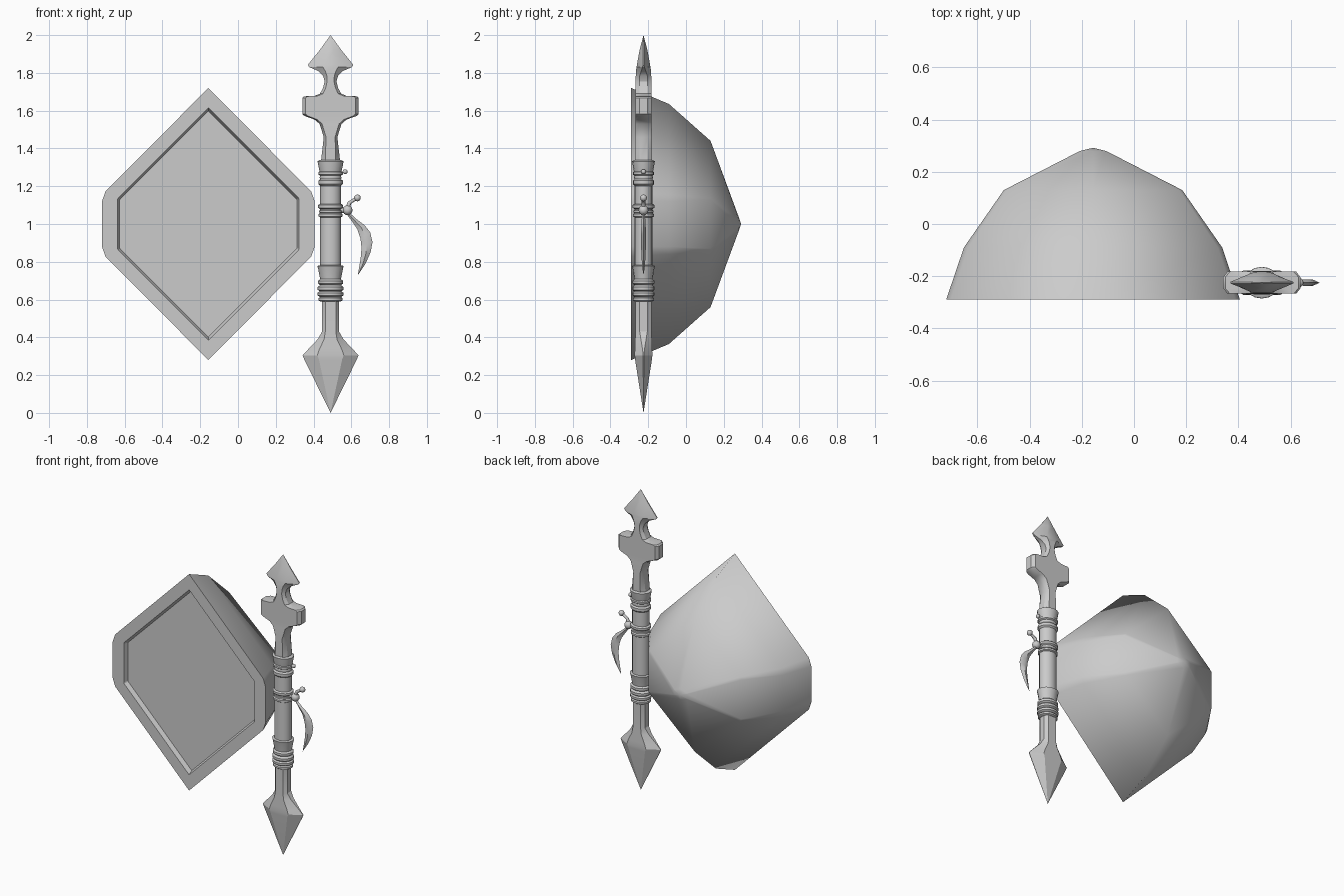
import bpy, bmesh, math
from mathutils import Vector

SX, SY = 0.49, -0.225      # staff axis
CX = -0.157                # shield centre


def loft(name, rings, angle=None, cap=(True, True)):
    """Skin a list of equally long point rings; a one-point ring makes a tip."""
    bm = bmesh.new()
    vs = [[bm.verts.new(p) for p in r] for r in rings]
    for a, b in zip(vs, vs[1:]):
        n = max(len(a), len(b))
        for i in range(n):
            j = (i + 1) % n
            q = [a[i % len(a)], a[j % len(a)], b[j % len(b)], b[i % len(b)]]
            bm.faces.new(list(dict.fromkeys(q)))
    for use, r in ((cap[0], vs[0]), (cap[1], vs[-1])):
        if use and len(r) > 2:
            bm.faces.new(r)
    bmesh.ops.recalc_face_normals(bm, faces=bm.faces)
    me = bpy.data.meshes.new(name)
    bm.to_mesh(me)
    bm.free()
    ob = bpy.data.objects.new(name, me)
    bpy.context.collection.objects.link(ob)
    if angle:
        bpy.ops.object.select_all(action='DESELECT')
        bpy.context.view_layer.objects.active = ob
        ob.select_set(True)
        bpy.ops.object.shade_smooth_by_angle(angle=math.radians(angle))
    return ob


# Shield: diamond outline with clipped sides, recessed front, domed back
def diamond(y, hx, h, xk, k, b):
    half = [(0, h), (xk, k), (hx, b), (hx, -b), (xk, -k)]
    pts = half + [(0, -h)] + [(-x, z) for x, z in reversed(half[1:])]
    return [(CX + x, y, 1 + z) for x, z in pts]


shield = loft("shield", [
    diamond(-0.262, 0.470, 0.598, 0.468, 0.130, 0.125),
    diamond(-0.290, 0.480, 0.615, 0.478, 0.137, 0.130),
    diamond(-0.290, 0.563, 0.720, 0.545, 0.172, 0.120),
    diamond(-0.090, 0.495, 0.635, 0.478, 0.160, 0.120),
    diamond(0.130, 0.342, 0.440, 0.330, 0.145, 0.130),
    diamond(0.280, 0.050, 0.035, 0.045, 0.020, 0.015),
    [(CX, 0.292, 1.0)]])
for p in shield.data.polygons:          # smooth dome, flat front
    p.use_smooth = p.center.y > -0.25


# Staff heads: bevelled slab sections (z, width, edge half depth, flat width, depth)
def slab(z, w, e, f, d):
    q = [(w, e), (f, d), (-f, d), (-w, e), (-w, -e), (-f, -d), (f, -d), (w, -e)]
    return [(SX + x, SY + y, z) for x, y in q]


loft("top_blade", [
    slab(1.32, .052, .022, .028, .045), slab(1.46, .036, .022, .024, .045),
    slab(1.53, .058, .022, .045, .043), slab(1.553, .085, .022, .070, .042),
    slab(1.572, .138, .022, .120, .042), slab(1.582, .149, .020, .132, .042),
    slab(1.668, .149, .020, .132, .042), slab(1.676, .140, .022, .122, .042),
    slab(1.678, .085, .022, .068, .042), slab(1.69, .056, .022, .040, .042),
    slab(1.72, .040, .022, .026, .042), slab(1.755, .031, .022, .018, .042),
    slab(1.785, .040, .020, .020, .041), slab(1.81, .065, .012, .028, .040),
    slab(1.83, .112, .005, .040, .037), slab(1.842, .121, .003, .036, .035),
    slab(1.92, .058, .003, .016, .021), [(SX, SY, 2.0)]], 30)

loft("bottom_spike", [
    slab(0.60, .045, .020, .028, .042), slab(0.43, .045, .020, .028, .042),
    slab(0.39, .068, .014, .034, .044), slab(0.335, .120, .005, .060, .046),
    slab(0.305, .148, .002, .070, .047), slab(0.285, .140, .002, .062, .045),
    [(SX, SY, 0.0)]], 25)


# Shaft, collars and rings: turned parts, slightly flattened
def turned(name, profile, n=16):
    ang = [2 * math.pi * i / n for i in range(n)]
    return loft(name, [[(SX + r * math.cos(a), SY + r * .87 * math.sin(a), z)
                        for a in ang] for r, z in profile], 40)


def bead(z, r, h=0.018):
    return [(r - .010, z + h), (r, z + h * .5), (r, z - h * .5), (r - .010, z - h)]


turned("shaft", [(.055, 1.25), (.055, 0.65)])
turned("upper_collar", [(.058, 1.338), (.069, 1.332), (.064, 1.305), (.058, 1.278)]
       + bead(1.268, .065, .012) + [(.058, 1.245)] + bead(1.220, .065))
turned("middle_rings", bead(1.093, .066, .014) + bead(1.066, .060, .010)
       + bead(1.047, .064, .012))
turned("lower_collar", [(.055, .782), (.070, .778), (.066, .765), (.055, .708)]
       + bead(.692, .066, .015) + bead(.659, .068, .015) + bead(.629, .068, .014)
       + bead(.602, .064, .012))


# Side ornament: knobs, stem and curved blade
def knob(name, x, z, r):
    bpy.ops.mesh.primitive_uv_sphere_add(segments=12, ring_count=8, radius=r,
                                         location=(x, SY, z))
    bpy.context.object.name = name
    bpy.ops.object.shade_smooth()


knob("collar_knob", 0.567, 1.277, 0.013)
knob("hook_joint", 0.580, 1.073, 0.026)
knob("hook_knob", 0.632, 1.138, 0.018)


def tube(name, path):
    rings = []
    for i, (x, z, r) in enumerate(path):
        a, b = path[max(i - 1, 0)], path[min(i + 1, len(path) - 1)]
        nrm = Vector((-(b[1] - a[1]), 0, b[0] - a[0])).normalized()
        rings.append([Vector((x, SY, z)) + nrm * r * math.cos(t)
                      + Vector((0, r * math.sin(t), 0))
                      for t in [k * math.pi / 4 for k in range(8)]])
    return loft(name, rings, 50)


tube("hook_peg", [(.53, 1.073, .014), (.585, 1.073, .014)])
tube("hook_stem", [(.580, 1.08, .012), (.590, 1.112, .010), (.608, 1.124, .009),
                   (.632, 1.138, .010)])

# (outer x, z, inner x, z, half thickness)
blade = [(.592, 1.058, .580, 1.045, .008), (.632, 1.022, .605, 1.012, .010),
         (.672, 0.992, .632, 0.972, .012), (.700, 0.955, .648, 0.925, .013),
         (.712, 0.905, .654, 0.875, .013), (.702, 0.850, .650, 0.825, .011),
         (.675, 0.790, .642, 0.775, .008)]
loft("curved_blade", [[(xo, SY, zo), ((xo + xi) / 2, SY + t, (zo + zi) / 2),
                       (xi, SY, zi), ((xo + xi) / 2, SY - t, (zo + zi) / 2)]
                      for xo, zo, xi, zi, t in blade] + [[(.634, SY, .728)]], 50)
